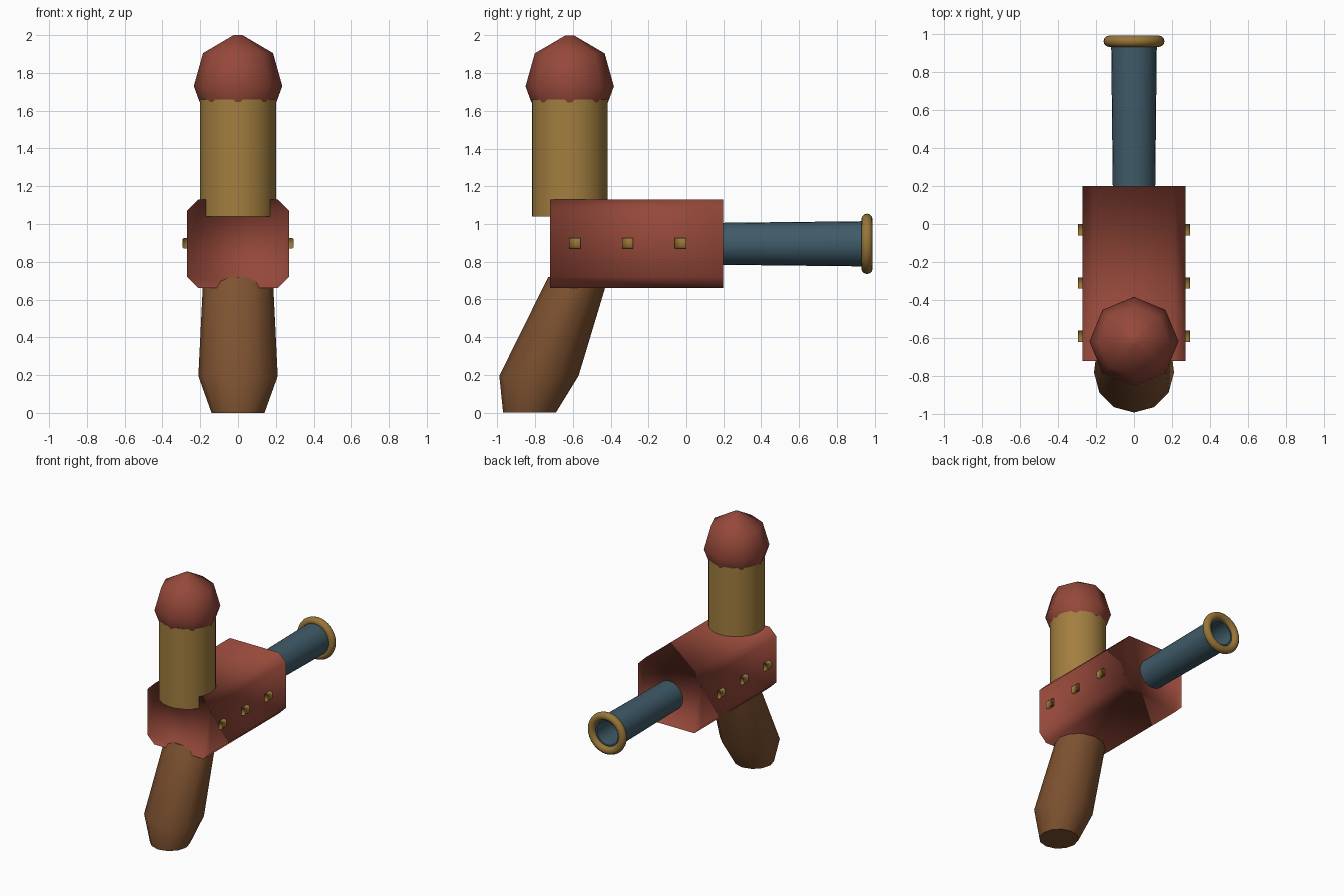
import bpy, math

if "Cube" in bpy.data.objects:
    bpy.data.objects.remove(bpy.data.objects["Cube"])


def material(name, rgb):
    m = bpy.data.materials.new(name)
    m.diffuse_color = (*rgb, 1)
    m.use_nodes = True
    m.node_tree.nodes["Principled BSDF"].inputs["Base Color"].default_value = m.diffuse_color
    return m


RED = material("red_paint", (0.30, 0.065, 0.042))
BRASS = material("brass", (0.36, 0.21, 0.05))
GOLD = material("dark_gold", (0.31, 0.18, 0.04))
BLUE = material("blue_steel", (0.05, 0.105, 0.14))
WOOD = material("brown_grip", (0.21, 0.085, 0.03))


def mesh(name, verts, faces, mat, angle=None):
    me = bpy.data.meshes.new(name)
    me.from_pydata(verts, [], faces)
    ob = bpy.data.objects.new(name, me)
    bpy.context.collection.objects.link(ob)
    me.materials.append(mat)
    finish(ob, angle)
    return ob


def finish(ob, angle):
    bpy.ops.object.select_all(action='DESELECT')
    ob.select_set(True)
    bpy.context.view_layer.objects.active = ob
    if angle is None:
        bpy.ops.object.shade_smooth()
    else:
        bpy.ops.object.shade_smooth_by_angle(angle=math.radians(angle))


def loft(name, rings, n, mat, axis='Z', caps=(True, True), angle=None):
    """Skin elliptical rings given as (centre, radius_a, radius_b)."""
    verts = []
    for (x, y, z), ra, rb in rings:
        for i in range(n):
            a = 2 * math.pi * i / n
            c, s = ra * math.cos(a), rb * math.sin(a)
            verts.append((x + c, y + s, z) if axis == 'Z' else (x - c, y, z + s))
    faces = [(k * n + i, k * n + (i + 1) % n, (k + 1) * n + (i + 1) % n, (k + 1) * n + i)
             for k in range(len(rings) - 1) for i in range(n)]
    if caps[0]:
        faces.append(tuple(reversed(range(n))))
    if caps[1]:
        faces.append(tuple(range((len(rings) - 1) * n, len(rings) * n)))
    return mesh(name, verts, faces, mat, angle)


def chamfer_box(name, centre, half, cut, mat):
    """Box whose four lengthwise (y) edges are chamfered."""
    cx, cy, cz = centre
    hx, hy, hz = half
    prof = [(hx, hz - cut), (hx - cut, hz), (cut - hx, hz), (-hx, hz - cut),
            (-hx, cut - hz), (cut - hx, -hz), (hx - cut, -hz), (hx, cut - hz)]
    verts = [(cx + x, cy + s * hy, cz + z) for s in (1, -1) for x, z in prof]
    faces = [(i, i + 8, (i + 1) % 8 + 8, (i + 1) % 8) for i in range(8)]
    faces += [tuple(reversed(range(8))), tuple(range(8, 16))]
    faces = [tuple(reversed(f)) for f in faces]
    return mesh(name, verts, faces, mat)


# Main body and side studs
chamfer_box("body", (0, -0.26, 0.895), (0.27, 0.46, 0.235), 0.06, RED)
for side in (-1, 1):
    for i in range(3):
        chamfer_box("side_stud", (side * 0.265, -0.59 + 0.28 * i, 0.898),
                    (0.03, 0.03, 0.029), 0.008, GOLD)

# Upright canister with faceted dome
loft("canister", [((0, -0.617, 1.04), 0.2, 0.2), ((0, -0.617, 1.66), 0.2, 0.2)],
     32, BRASS, angle=30)
loft("canister_dome", [((0, -0.617, z), r, r) for z, r in
                       ((1.645, 0.203), (1.73, 0.234), (1.905, 0.185), (2.0, 0.023))],
     8, RED, angle=50)

# Raked grip
loft("grip", [((0, -0.83, 0), 0.14, 0.14), ((0, -0.78, 0.195), 0.21, 0.21),
              ((0, -0.595, 0.66), 0.187, 0.165), ((0, -0.57, 0.72), 0.184, 0.16)],
     12, WOOD, angle=50)

# Hollow barrel, flaring slightly, with an inner bore
loft("barrel", [((0, 0.15, 0.895), 0.111, 0.111), ((0, 0.96, 0.895), 0.12, 0.12),
                ((0, 0.96, 0.895), 0.09, 0.09), ((0, 0.2, 0.895), 0.085, 0.085)],
     24, BLUE, axis='Y', angle=40)

# Muzzle ring
bpy.ops.mesh.primitive_torus_add(major_radius=0.13, minor_radius=0.03,
                                 major_segments=32, minor_segments=12,
                                 location=(0, 0.96, 0.895),
                                 rotation=(math.pi / 2, 0, 0))
ring = bpy.context.object
ring.name = "muzzle_ring"
ring.data.materials.append(GOLD)
finish(ring, None)
